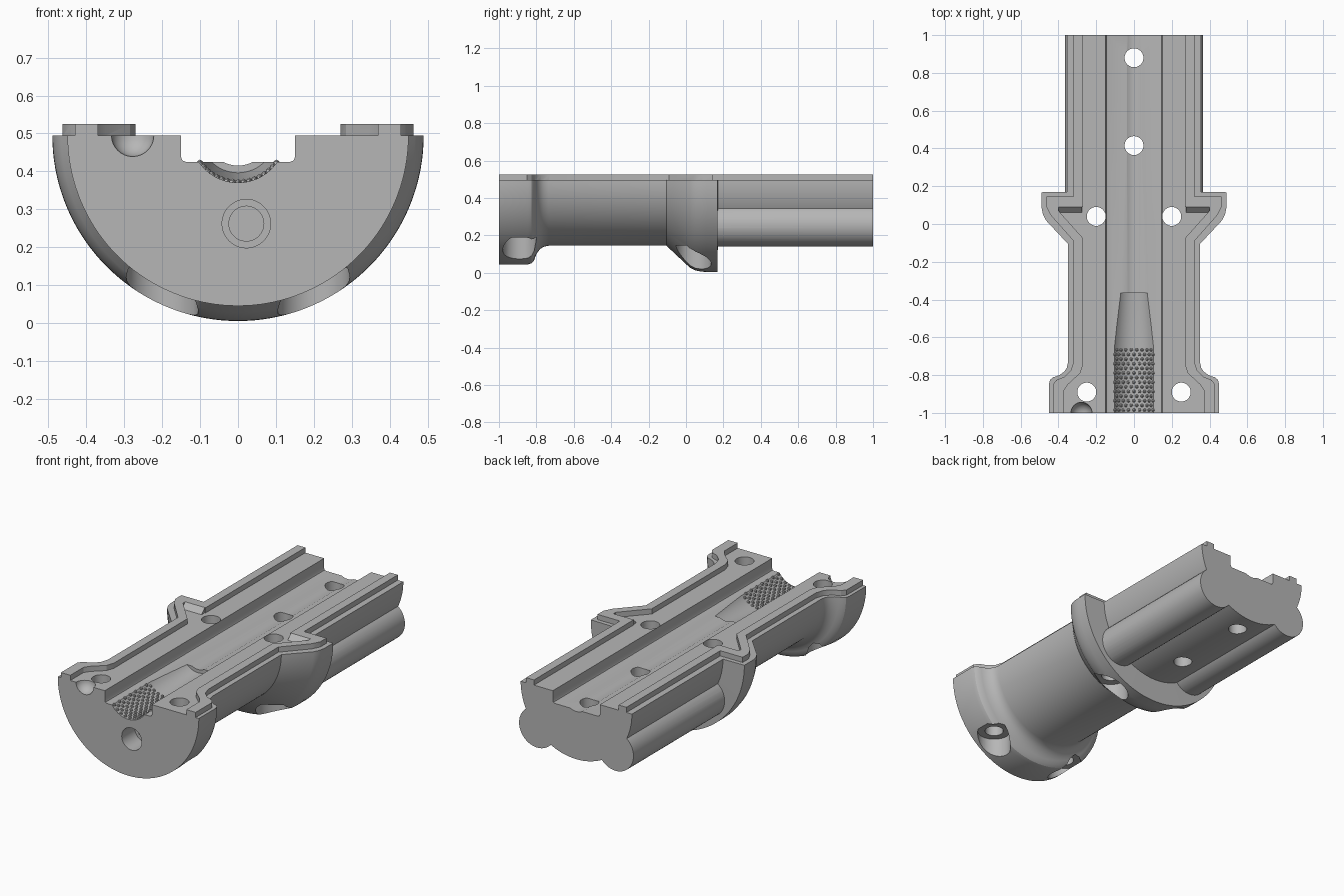
import bpy, bmesh, math
from mathutils import Matrix, Vector

AXIS = 0.495          # height of the split plane, which holds the long axis
TOP = 0.525           # height of the sealing lip

cube = bpy.data.objects.get("Cube")
if cube:
    bpy.data.objects.remove(cube)

grey = bpy.data.materials.new("plain_grey")
grey.use_nodes = True
colour = (0.47, 0.47, 0.47, 1)
grey.diffuse_color = colour
grey.node_tree.nodes["Principled BSDF"].inputs["Base Color"].default_value = colour


def finish(name, bm):
    bmesh.ops.recalc_face_normals(bm, faces=bm.faces)
    mesh = bpy.data.meshes.new(name)
    bm.to_mesh(mesh)
    bm.free()
    mesh.materials.append(grey)
    obj = bpy.data.objects.new(name, mesh)
    bpy.context.collection.objects.link(obj)
    return obj


def loft(name, sections):
    """Closed solid through cross-sections that have equal point counts."""
    bm = bmesh.new()
    rings = [[bm.verts.new(p) for p in s] for s in sections]
    for a, b in zip(rings, rings[1:]):
        for i in range(len(a)):
            j = (i + 1) % len(a)
            bm.faces.new((a[i], a[j], b[j], b[i]))
    bm.faces.new(rings[0])
    bm.faces.new(rings[-1])
    return finish(name, bm)


def ring(x, y, z, r, n=48, arc=2 * math.pi, start=0.0):
    """Circle or arc facing along y."""
    count = n if arc > 6 else n + 1
    return [(x + r * math.cos(start + arc * i / n), y,
             z + r * math.sin(start + arc * i / n)) for i in range(count)]


def rod_y(name, x, z, stops):
    return loft(name, [ring(x, y, z, r) for y, r in stops])


def rod_z(name, x, y, r, z0, z1):
    return loft(name, [[(px, y + pz, z) for px, _, pz in ring(x, 0, 0, r, 40)]
                       for z in (z0, z1)])


def combine(target, tool, operation):
    mod = target.modifiers.new(tool.name, "BOOLEAN")
    mod.operation = operation
    mod.solver = "EXACT"
    mod.object = tool
    bpy.context.view_layer.objects.active = target
    bpy.ops.object.modifier_apply(modifier=mod.name)
    bpy.data.objects.remove(tool)


# Half-round body: front flange, neck, middle flange and rear stem
profile = [(-1, .45), (-.845, .45), (-.825, .444), (-.812, .43), (-.806, .41),
           (-.797, .39), (-.782, .37), (-.762, .356), (-.735, .35),
           (-.105, .35), (.02, .467), (.05, .482), (.085, .489), (.11, .49),
           (.168, .49), (.17, .355), (1, .355)]
body = loft("handle_half_shell",
            [ring(0, y, AXIS, r, 72, math.pi, math.pi) for y, r in profile])

# Round rails under the rear stem
for s in (1, -1):
    combine(body, rod_y("rear_rail", s * .25, .255, [(.1, .115), (1, .115)]), "UNION")

# Raised sealing lip following the outline on both sides
lip = [(.43, -1), (.43, -.85), (.41, -.825), (.37, -.81), (.335, -.775),
       (.32, -.73), (.32, -.09), (.44, .045), (.463, .09), (.463, .145),
       (.32, .145), (.32, 1), (.27, 1), (.27, .09), (.4, .09), (.4, .07),
       (.27, -.075), (.27, -.745), (.285, -.79), (.35, -.85), (.37, -.88),
       (.37, -1)]
for s in (1, -1):
    combine(body, loft("sealing_lip", [[(s * x, y, z) for x, y in lip]
                                       for z in (.47, TOP)]), "UNION")
    # Sloped ramp behind the middle flange notch
    ramp = [(.1, TOP), (.09, TOP), (.06, AXIS), (.06, .48), (.1, .48)]
    combine(body, loft("lip_ramp", [[(s * x, y, z) for y, z in ramp]
                                    for x in (.275, .405)]), "UNION")

# Long square channel with softened floor corners
half = [(.15, .6), (.15, .437), (.1465, .4285), (.138, .425)]
channel = half + [(-x, z) for x, z in reversed(half)]
combine(body, loft("channel_cut", [[(x, y, z) for x, z in channel]
                                   for y in (-1.1, 1.1)]), "DIFFERENCE")

# Shallow round groove, and the wider tapered seat at the front
combine(body, rod_y("groove_cut", 0, AXIS, [(-1.1, .08), (1.1, .08)]), "DIFFERENCE")
combine(body, rod_y("seat_cut", 0, AXIS,
                    [(-1.1, .125), (-.65, .125), (-.365, .099)]), "DIFFERENCE")

# Screw holes, with counterbores from below on the flanges
for x, y in ((0, .88), (0, .415)):
    combine(body, rod_z("stem_hole", x, y, .05, -.1, .7), "DIFFERENCE")
for x, y, bore, ceiling in ((.25, -.89, .09, .19), (.2, .04, .095, .145)):
    for s in (1, -1):
        combine(body, rod_z("screw_hole", s * x, y, .05, -.1, .7), "DIFFERENCE")
        combine(body, rod_z("counterbore", s * x, y, bore, -.1, ceiling), "DIFFERENCE")

# Stepped blind hole in the front face
combine(body, rod_y("front_bore", .022, .262, [(-1.1, .064), (-.88, .064)]), "DIFFERENCE")
combine(body, rod_y("front_pilot", .022, .262, [(-1.1, .046), (-.7, .046)]), "DIFFERENCE")

# Ball notch at the front edge
bm = bmesh.new()
bmesh.ops.create_uvsphere(bm, u_segments=32, v_segments=16, radius=.056,
                          matrix=Matrix.Translation((-.278, -1, AXIS)))
combine(body, finish("ball_notch", bm), "DIFFERENCE")

# Staggered grip bumps lining the front seat
bm = bmesh.new()
for row in range(14):
    for col in range(-4, 5):
        angle = (col + .5 * (row % 2)) * .235
        if abs(angle) < .96:
            spot = Vector((.125 * math.sin(angle), -.985 + row * .0245,
                           AXIS - .125 * math.cos(angle)))
            bmesh.ops.create_icosphere(bm, subdivisions=1, radius=.01,
                                       matrix=Matrix.Translation(spot))
bumps = finish("grip_bumps", bm)

# Smooth curved walls while keeping crisp edges
bpy.ops.object.select_all(action="DESELECT")
for obj in (body, bumps):
    obj.select_set(True)
bpy.context.view_layer.objects.active = body
bpy.ops.object.shade_smooth_by_angle(angle=math.radians(28))
